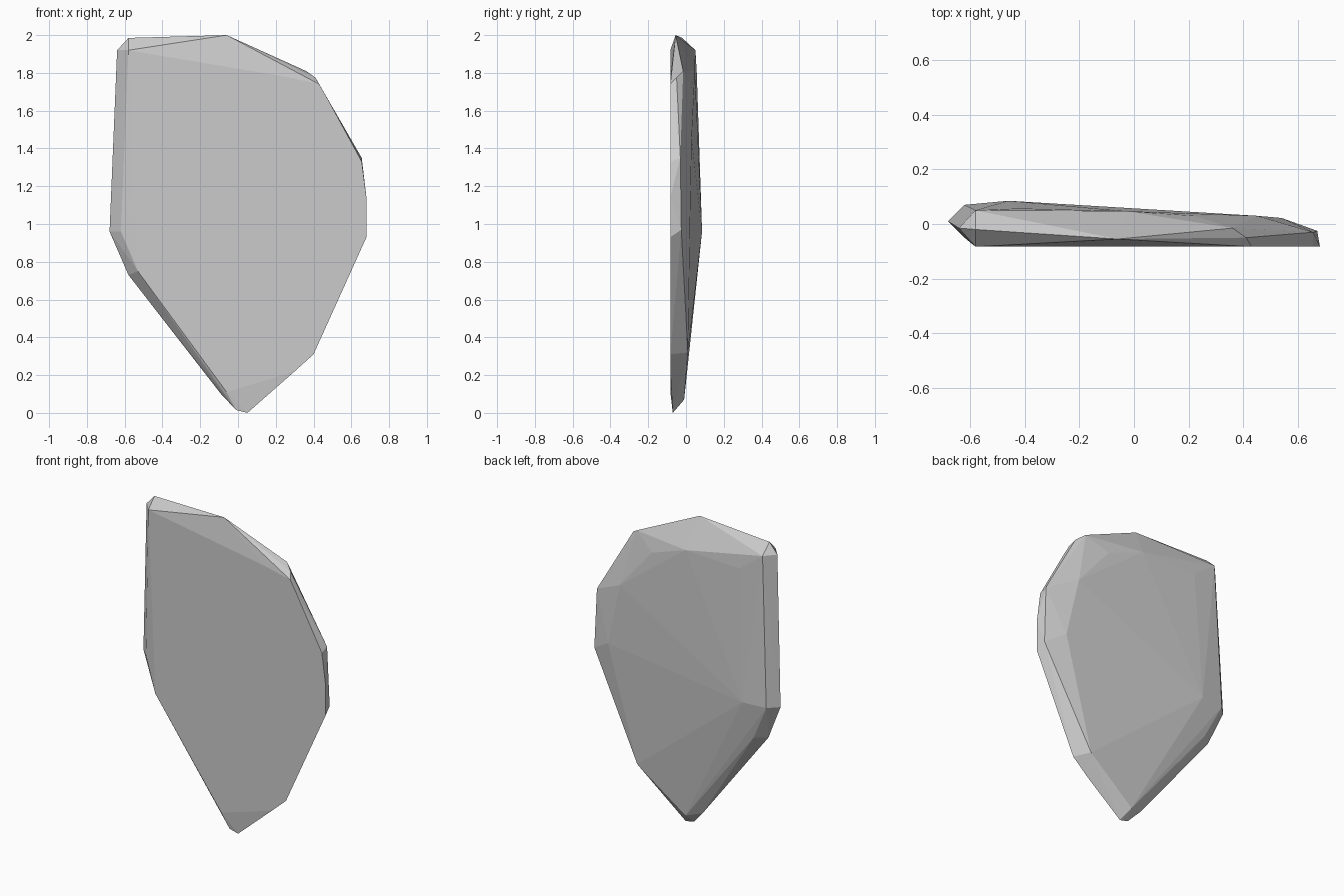
import bpy, bmesh

# Front face outline (x, z), all in one plane
FRONT_Y = -0.083
front = [(-0.58, 1.92), (0.25, 1.78), (0.43, 1.74), (0.47, 1.67), (0.655, 1.33),
         (0.68, 1.14), (0.68, 0.93), (0.40, 0.31), (0.30, 0.22), (-0.06, 0.11), (-0.53, 0.75)]

# Widest rim around the edge (x, y, z)
rim = [(-0.64, -0.015, 1.92), (-0.58, -0.02, 1.985), (-0.06, -0.055, 2.0),
       (0.36, -0.015, 1.81), (0.41, -0.05, 1.775), (0.655, -0.03, 1.35),
       (0.67, -0.025, 0.97), (0.05, -0.07, 0.0), (-0.01, -0.07, 0.015),
       (-0.09, -0.04, 0.10), (-0.58, -0.01, 0.73), (-0.68, 0.01, 0.96), (-0.62, -0.05, 0.96)]

# Gently domed back face (x, y, z)
back = [(-0.58, 0.05, 1.92), (-0.42, 0.057, 1.80), (-0.03, 0.047, 1.81),
        (0.22, 0.03, 1.72), (0.45, 0.03, 1.45), (0.54, 0.022, 1.05),
        (0.34, 0.01, 0.32), (0.01, -0.01, 0.07), (-0.51, 0.04, 0.73),
        (-0.62, 0.07, 0.96), (-0.46, 0.085, 0.96)]

# Chipped stone slab: skin the three outlines into one faceted solid
bm = bmesh.new()
for p in [(x, FRONT_Y, z) for x, z in front] + rim + back:
    bm.verts.new(p)
hull = bmesh.ops.convex_hull(bm, input=bm.verts[:])
loose = {g for g in hull["geom_interior"] + hull["geom_unused"]
         if isinstance(g, bmesh.types.BMVert)}
bmesh.ops.delete(bm, geom=list(loose), context='VERTS')
bmesh.ops.dissolve_limit(bm, angle_limit=0.01, verts=bm.verts[:], edges=bm.edges[:])
bmesh.ops.recalc_face_normals(bm, faces=bm.faces[:])

mesh = bpy.data.meshes.new("stone_slab")
bm.to_mesh(mesh)
bm.free()
slab = bpy.data.objects.new("stone_slab", mesh)
bpy.context.collection.objects.link(slab)
